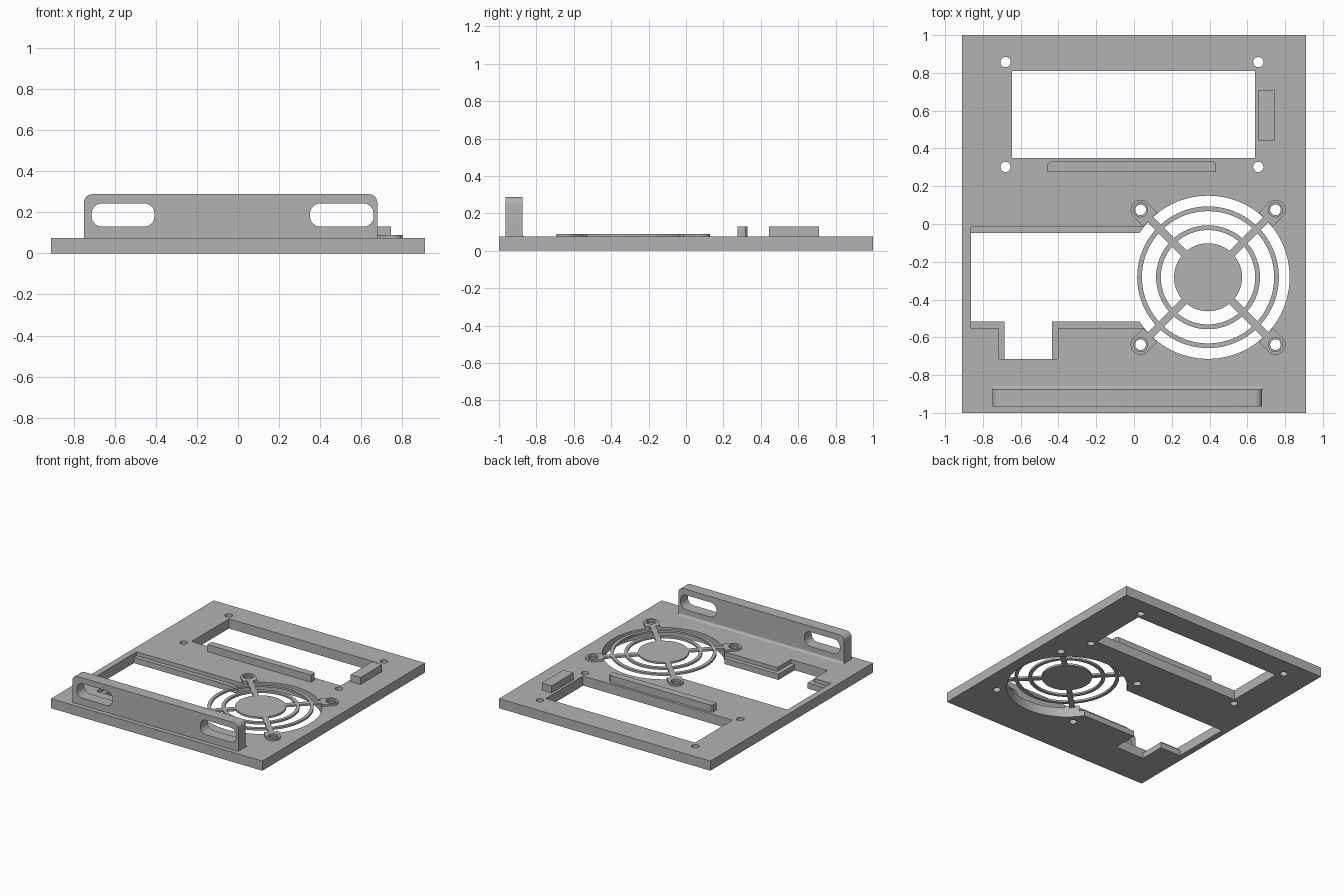
import bpy, bmesh
from math import cos, sin, pi

if "Cube" in bpy.data.objects:
    bpy.data.objects.remove(bpy.data.objects["Cube"], do_unlink=True)

grey = bpy.data.materials.new("plain grey")
grey.use_nodes = True
grey.diffuse_color = (0.45, 0.45, 0.45, 1)
grey.node_tree.nodes["Principled BSDF"].inputs["Base Color"].default_value = grey.diffuse_color


def prism(name, pts, lo, hi, axis="z"):
    """Extrude a 2D outline from lo to hi along an axis."""
    place = {"x": lambda a, b, h: (h, a, b),
             "y": lambda a, b, h: (a, h, b),
             "z": lambda a, b, h: (a, b, h)}[axis]
    bm = bmesh.new()
    rings = [[bm.verts.new(place(a, b, h)) for a, b in pts] for h in (lo, hi)]
    n = len(pts)
    for ring in rings:
        bm.faces.new(ring)
    for i in range(n):
        j = (i + 1) % n
        bm.faces.new((rings[0][i], rings[0][j], rings[1][j], rings[1][i]))
    bmesh.ops.recalc_face_normals(bm, faces=bm.faces)
    mesh = bpy.data.meshes.new(name)
    bm.to_mesh(mesh)
    bm.free()
    mesh.materials.append(grey)
    obj = bpy.data.objects.new(name, mesh)
    bpy.context.collection.objects.link(obj)
    return obj


def arc(cx, cy, r, start, end, n):
    return [(cx + r * cos(start + (end - start) * i / n),
             cy + r * sin(start + (end - start) * i / n)) for i in range(n + 1)]


def circle(cx, cy, r, n=64):
    return arc(cx, cy, r, 0, 2 * pi, n)[:-1]


def rect(x0, x1, y0, y1):
    return [(x0, y0), (x1, y0), (x1, y1), (x0, y1)]


def rounded(x0, x1, y0, y1, r):
    corners = [(x1 - r, y1 - r), (x0 + r, y1 - r), (x0 + r, y0 + r), (x1 - r, y0 + r)]
    return [p for k, (x, y) in enumerate(corners)
            for p in arc(x, y, r, k * pi / 2, (k + 1) * pi / 2, 8)]


def combine(obj, tool, operation="DIFFERENCE"):
    """Apply a boolean and discard the tool."""
    tool.hide_render = True
    mod = obj.modifiers.new("boolean", "BOOLEAN")
    mod.object, mod.operation, mod.solver = tool, operation, "EXACT"
    bpy.context.view_layer.objects.active = obj
    bpy.ops.object.modifier_apply(modifier=mod.name)
    bpy.data.objects.remove(tool, do_unlink=True)


TOP, RAISED, LEDGE = 0.075, 0.09, 0.045
FX, FY = 0.392, -0.282        # fan centre
MOUNT = 0.357                 # fan screw offset


def opening(lip):
    """Side opening with a notch; the lip narrows its lower half."""
    return [(-0.863, -0.015 - lip), (-0.863, -0.55 + lip),
            (-0.718 + lip, -0.55 + lip), (-0.718 + lip, -0.715),
            (-0.402 - lip, -0.715), (-0.402 - lip, -0.55 + lip),
            (0.3, -0.55 + lip), (0.3, -0.015 - lip)]


mounts = [(FX + sx * MOUNT, FY + sy * MOUNT, sx, sy) for sx in (-1, 1) for sy in (-1, 1)]

# Base plate with its window, stepped opening, fan hole and screw holes
plate = prism("base_plate", rect(-0.91, 0.91, -1, 1), 0, TOP)
cuts = [(rect(-0.645, 0.64, 0.35, 0.81), -0.1),
        (opening(0.033), -0.1), (opening(0), LEDGE),
        (circle(FX, FY, 0.432, 96), -0.1)]
cuts += [(circle(x, y, 0.027, 32), -0.1) for x in (-0.68, 0.658) for y in (0.302, 0.857)]
cuts += [(circle(x, y, 0.028, 32), -0.1) for x, y, _, _ in mounts]
for outline, bottom in cuts:
    combine(plate, prism("cutter", outline, bottom, 0.2))

# Fan guard: hub, two rings, crossing spokes and four screw lugs
guard = prism("fan_guard", circle(FX, FY, 0.18), TOP, RAISED)
for inner, outer in ((0.25, 0.275), (0.35, 0.375)):
    ring = prism("guard_ring", circle(FX, FY, outer, 96), TOP, RAISED)
    combine(ring, prism("cutter", circle(FX, FY, inner, 96), 0, 0.2))
    combine(guard, ring, "UNION")
for s in (-1, 1):
    d, w = 0.32, 0.014
    spoke = [(FX - d - w, FY - s * (d - w)), (FX - d + w, FY - s * (d + w)),
             (FX + d + w, FY + s * (d - w)), (FX + d - w, FY + s * (d + w))]
    combine(guard, prism("guard_spoke", spoke, TOP, RAISED), "UNION")
for x, y, sx, sy in mounts:
    outline = []
    for a, b in arc(0, 0, 0.053, -pi / 2, pi / 2, 16) + [(-0.073, 0.053), (-0.073, -0.053)]:
        outline.append((x + sx * (a - b) * cos(pi / 4), y + sy * (a + b) * cos(pi / 4)))
    combine(guard, prism("guard_lug", outline, TOP, RAISED), "UNION")
for x, y, _, _ in mounts:
    combine(guard, prism("cutter", circle(x, y, 0.037, 32), 0, 0.2))

# Upright handle panel with rounded top corners and two slots
X0, X1, Z1, R = -0.75, 0.678, 0.288, 0.04
panel = [(X0, TOP), (X1, TOP)] + arc(X1 - R, Z1 - R, R, 0, pi / 2, 8) \
    + arc(X0 + R, Z1 - R, R, pi / 2, pi, 8)
handle = prism("handle_panel", panel, -0.965, -0.875, "y")
for x0, x1 in ((-0.712, -0.407), (0.351, 0.66)):
    combine(handle, prism("cutter", rounded(x0, x1, 0.13, 0.243, 0.05), -1.2, -0.7, "y"))
fillet = [(-0.875, TOP)] + arc(-0.858, TOP + 0.017, 0.017, 1.5 * pi, pi, 6)
foot = prism("handle_fillet", fillet, X0, X1, "x")

# Locating bar with clipped rear corners, and side block
bar = prism("locating_bar", [(-0.457, 0.275), (0.435, 0.275), (0.435, 0.318),
                             (0.423, 0.33), (-0.445, 0.33), (-0.457, 0.318)], TOP, 0.13)
block = prism("side_block", rect(0.66, 0.745, 0.443, 0.71), TOP, 0.13)

# Smooth only the curved walls
bpy.ops.object.select_all(action="DESELECT")
for obj in (plate, guard, handle, foot, bar, block):
    obj.select_set(True)
    bpy.context.view_layer.objects.active = obj
bpy.ops.object.shade_smooth_by_angle(angle=0.5)
